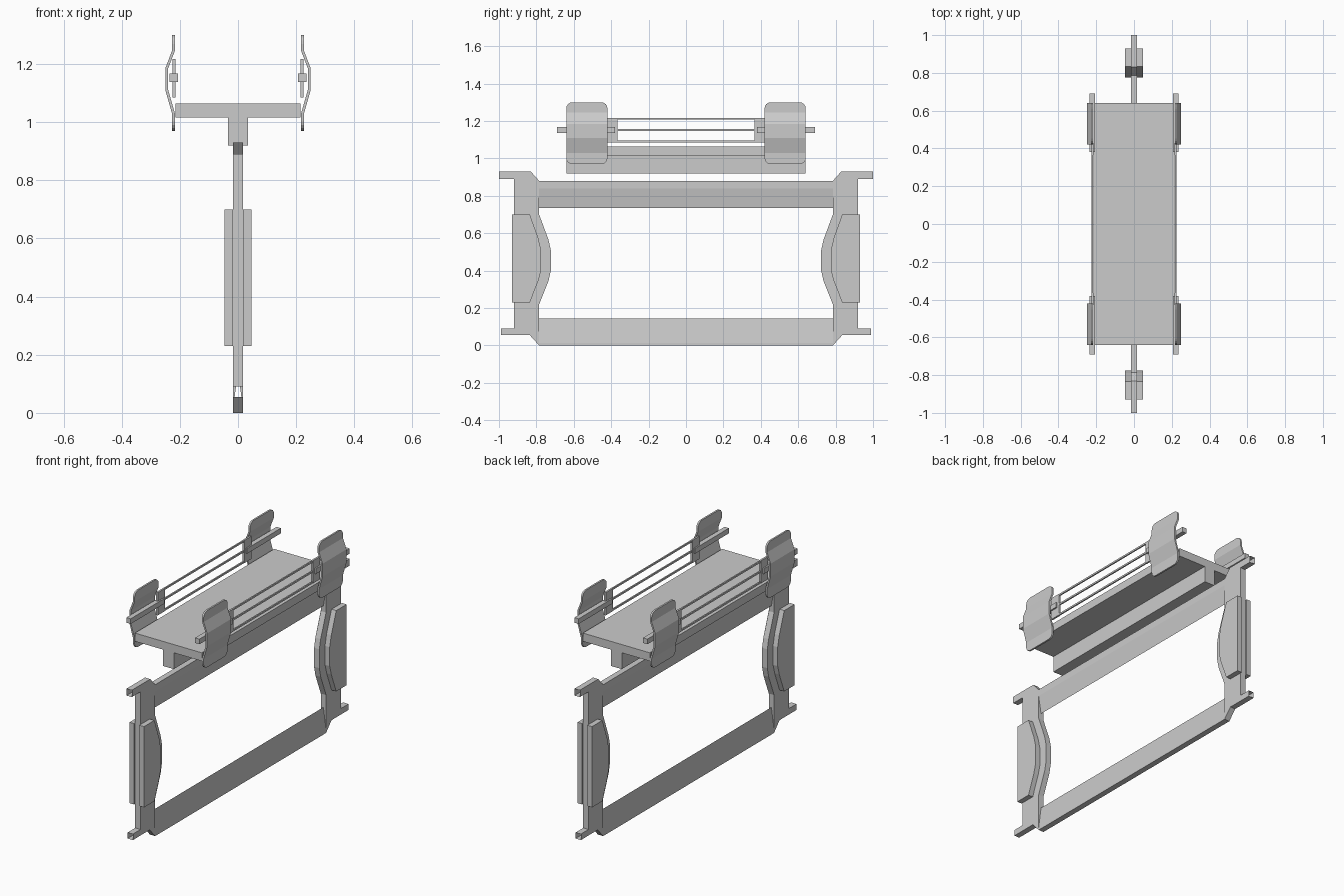
import bpy
import bmesh
from mathutils import Vector

if "Cube" in bpy.data.objects:
    bpy.data.objects.remove(bpy.data.objects["Cube"])

grey = bpy.data.materials.new("plain_grey")
grey.use_nodes = True
COLOUR = (0.6, 0.6, 0.6, 1)
grey.diffuse_color = COLOUR
grey.node_tree.nodes["Principled BSDF"].inputs["Base Color"].default_value = COLOUR

T = 0.017   # half thickness of the frame


def finish(name, bm, mirror=""):
    bmesh.ops.remove_doubles(bm, verts=bm.verts, dist=1e-5)
    bmesh.ops.recalc_face_normals(bm, faces=bm.faces)
    mesh = bpy.data.meshes.new(name)
    bm.to_mesh(mesh)
    bm.free()
    mesh.materials.append(grey)
    obj = bpy.data.objects.new(name, mesh)
    bpy.context.collection.objects.link(obj)
    if mirror:
        mod = obj.modifiers.new("Mirror", "MIRROR")
        mod.use_axis = ["X" in mirror, "Y" in mirror, False]
        mod.use_mirror_merge = False
    return obj


def prism(points, axis, lo, hi):
    """Extrude a profile along x (profile is y, z) or along y (profile is x, z)."""
    bm = bmesh.new()
    place = (lambda a, b: (lo, a, b)) if axis == "X" else (lambda a, b: (a, lo, b))
    face = bm.faces.new([bm.verts.new(place(a, b)) for a, b in points])
    geo = bmesh.ops.extrude_face_region(bm, geom=[face])["geom"]
    move = Vector((hi - lo, 0, 0) if axis == "X" else (0, hi - lo, 0))
    bmesh.ops.translate(bm, vec=move, verts=[v for v in geo if isinstance(v, bmesh.types.BMVert)])
    bmesh.ops.recalc_face_normals(bm, faces=bm.faces)
    return bm


def box(name, x, y, z, mirror=""):
    outline = [(y[0], z[0]), (y[1], z[0]), (y[1], z[1]), (y[0], z[1])]
    return finish(name, prism(outline, "X", *x), mirror)


# End posts: hollow, with open tab ends and open where the beams enter
post = [(0.785, 0.88), (0.83, 0.93), (1, 0.93), (1, 0.89), (0.92, 0.89), (0.92, 0.09),
        (0.99, 0.09), (0.99, 0.055), (0.835, 0.055), (0.785, 0), (0.785, 0.145),
        (0.785, 0.22), (0.735, 0.345), (0.723, 0.4), (0.723, 0.51), (0.735, 0.565),
        (0.785, 0.7), (0.785, 0.735)]
bm = prism(post, "X", -T, T)
opened = []
for f in bm.faces:
    c = f.calc_center_median()
    beam_end = abs(c.y - 0.785) < 0.001 and (c.z < 0.145 or c.z > 0.735)
    if abs(f.normal.y) > 0.99 and (c.y > 0.98 or beam_end):
        opened.append(f)
bmesh.ops.delete(bm, geom=opened, context="FACES")
finish("end_posts", bm, "Y")


# Beams: wedge section narrowing to an edge on the inside of the frame
def beam(name, outer, shoulder, edge):
    bm = bmesh.new()
    section = [(0, edge), (T, shoulder), (T, outer), (-T, outer), (-T, shoulder)]
    ends = [[bm.verts.new((x, y, z)) for x, z in section] for y in (-0.785, 0.785)]
    for i in range(len(section)):
        j = (i + 1) % len(section)
        bm.faces.new((ends[0][i], ends[0][j], ends[1][j], ends[1][i]))
    for end in ends:
        for k in (1, 4):
            side, tip = end[k], end[0]
            corner = bm.verts.new((side.co.x, side.co.y, edge))
            bm.faces.new((side, corner, tip))
    finish(name, bm)


beam("top_beam", 0.88, 0.84, 0.735)
beam("bottom_beam", 0, 0.012, 0.145)

# Grip pads on both faces of each post
pad = [(0.93, 0.7), (0.835, 0.7), (0.79, 0.575), (0.775, 0.51), (0.775, 0.4),
       (0.79, 0.345), (0.835, 0.23), (0.93, 0.23)]
finish("grip_pads", prism(pad, "X", T, 0.047), "XY")

# Shelf with its stem
shelf = [(-0.215, 1.063), (0.215, 1.063), (0.215, 1.015), (0.035, 1.015),
         (0.035, 0.92), (-0.035, 0.92), (-0.035, 1.015), (-0.215, 1.015)]
finish("shelf", prism(shelf, "Y", -0.64, 0.64))

# Bent corner plates with rounded corners
bend = [(0.227, 0.97), (0.227, 1.03), (0.25, 1.11), (0.25, 1.185), (0.227, 1.245), (0.227, 1.3)]
sheet = bend + [(x - 0.01, z) for x, z in reversed(bend)]
bm = prism(sheet, "Y", 0.42, 0.64)
corners = []
for e in bm.edges:
    a, b = e.verts[0].co, e.verts[1].co
    at_end = min(abs(a.z - 0.97), abs(a.z - 1.3)) < 0.001
    if at_end and abs(a.z - b.z) < 0.001 and abs(a.y - b.y) < 0.001:
        corners.append(e)
bmesh.ops.bevel(bm, geom=corners, offset=0.032, segments=4, profile=0.5, affect="EDGES")
finish("corner_plates", bm, "XY")

# Short bars through the corner plates
box("plate_bars", (0.207, 0.235), (0.38, 0.69), (1.137, 1.167), "XY")

# Side rails and their end blocks
for label, z in (("lower", 1.085), ("middle", 1.148), ("upper", 1.207)):
    box(label + "_side_rails", (0.217, 0.225), (-0.37, 0.37), (z, z + 0.01), "X")
box("rail_end_blocks", (0.215, 0.226), (0.365, 0.43), (1.085, 1.217), "XY")
